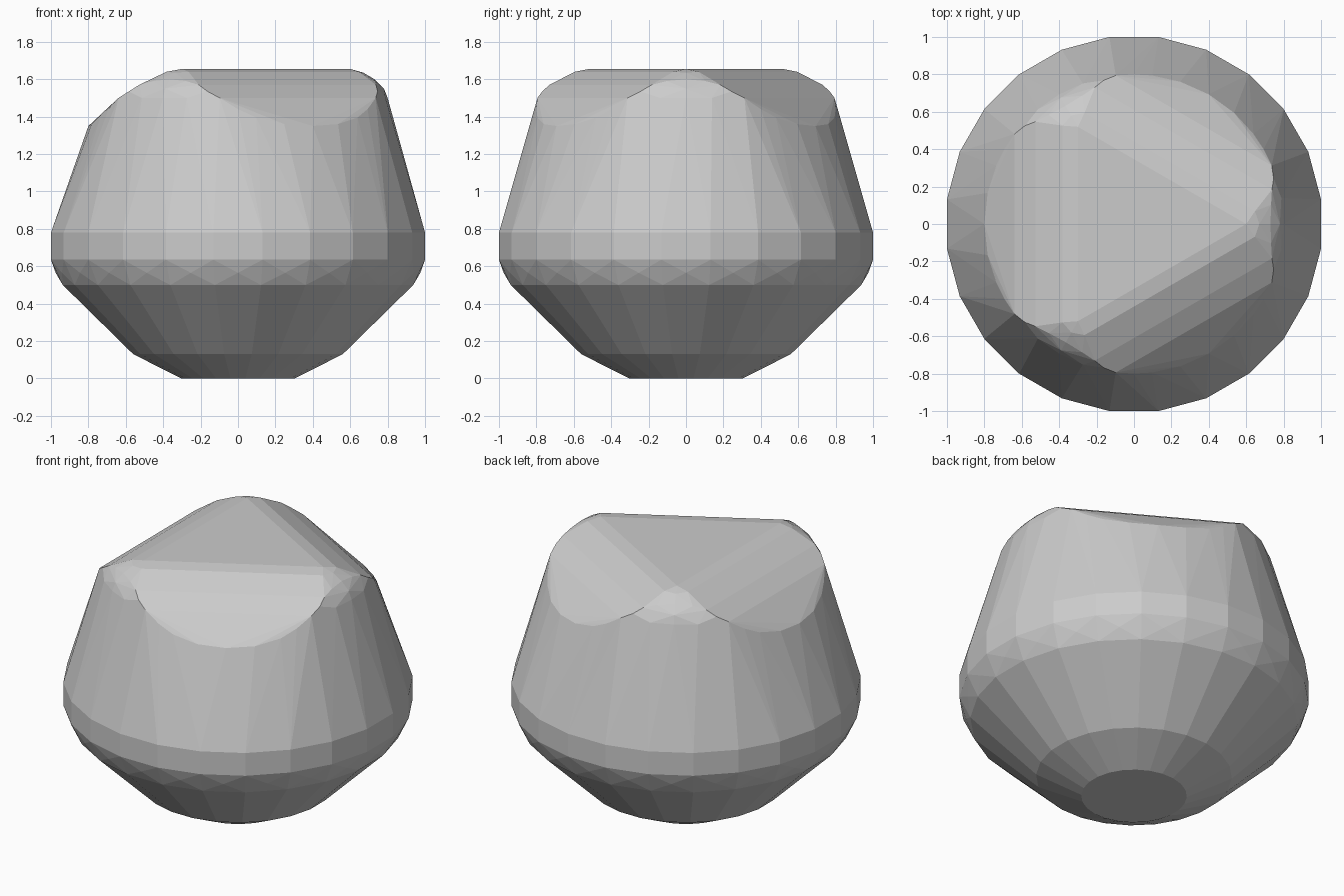
import bpy, bmesh
from math import radians, cos, sin, pi

if "Cube" in bpy.data.objects:
    bpy.data.objects.remove(bpy.data.objects["Cube"])

SIDES = 24
bm = bmesh.new()


def add(angle, r, z):
    bm.verts.new((r * cos(angle), r * sin(angle), z))


# Rounded bowl: rings of (radius, height), every other one turned half a step
half = pi / SIDES
bowl = [(0.305, 0.0, 1), (0.565, 0.13, 1), (0.945, 0.5, 1),
        (0.975, 0.565, 0), (1.0086, 0.635, 1), (1.0, 0.71, 0), (1.0086, 0.78, 1)]
for r, z, turned in bowl:
    for i in range(SIDES):
        add(2 * pi * i / SIDES + turned * half, r, z)

# Three rounded rim corners with a curved slope between each pair
# (degrees from the corner, radius, height)
rim = [(0, 0.60, 1.655), (0, 0.67, 1.635), (0, 0.73, 1.60), (0, 0.78, 1.55), (0, 0.80, 1.50),
       (6, 0.65, 1.64), (8, 0.74, 1.59), (10, 0.80, 1.50),
       (14, 0.76, 1.57), (18, 0.785, 1.535), (23, 0.80, 1.50),
       (30, 0.80, 1.44), (37, 0.80, 1.395), (48, 0.80, 1.36), (60, 0.80, 1.35)]
for corner in (0, 120, 240):
    for side in (-1, 1):
        for d, r, z in rim:
            add(radians(corner + side * d), r, z)

bmesh.ops.remove_doubles(bm, verts=bm.verts[:], dist=0.001)

# Faceted solid stretched over all the points
res = bmesh.ops.convex_hull(bm, input=bm.verts[:])
inner = {g for g in res["geom_interior"] if isinstance(g, bmesh.types.BMVert)}
bmesh.ops.delete(bm, geom=list(inner), context='VERTS')
bmesh.ops.dissolve_limit(bm, angle_limit=radians(1), verts=bm.verts[:], edges=bm.edges[:])
bmesh.ops.recalc_face_normals(bm, faces=bm.faces[:])

mesh = bpy.data.meshes.new("faceted_bowl_body")
bm.to_mesh(mesh)
bm.free()
obj = bpy.data.objects.new("faceted_bowl_body", mesh)
bpy.context.collection.objects.link(obj)
